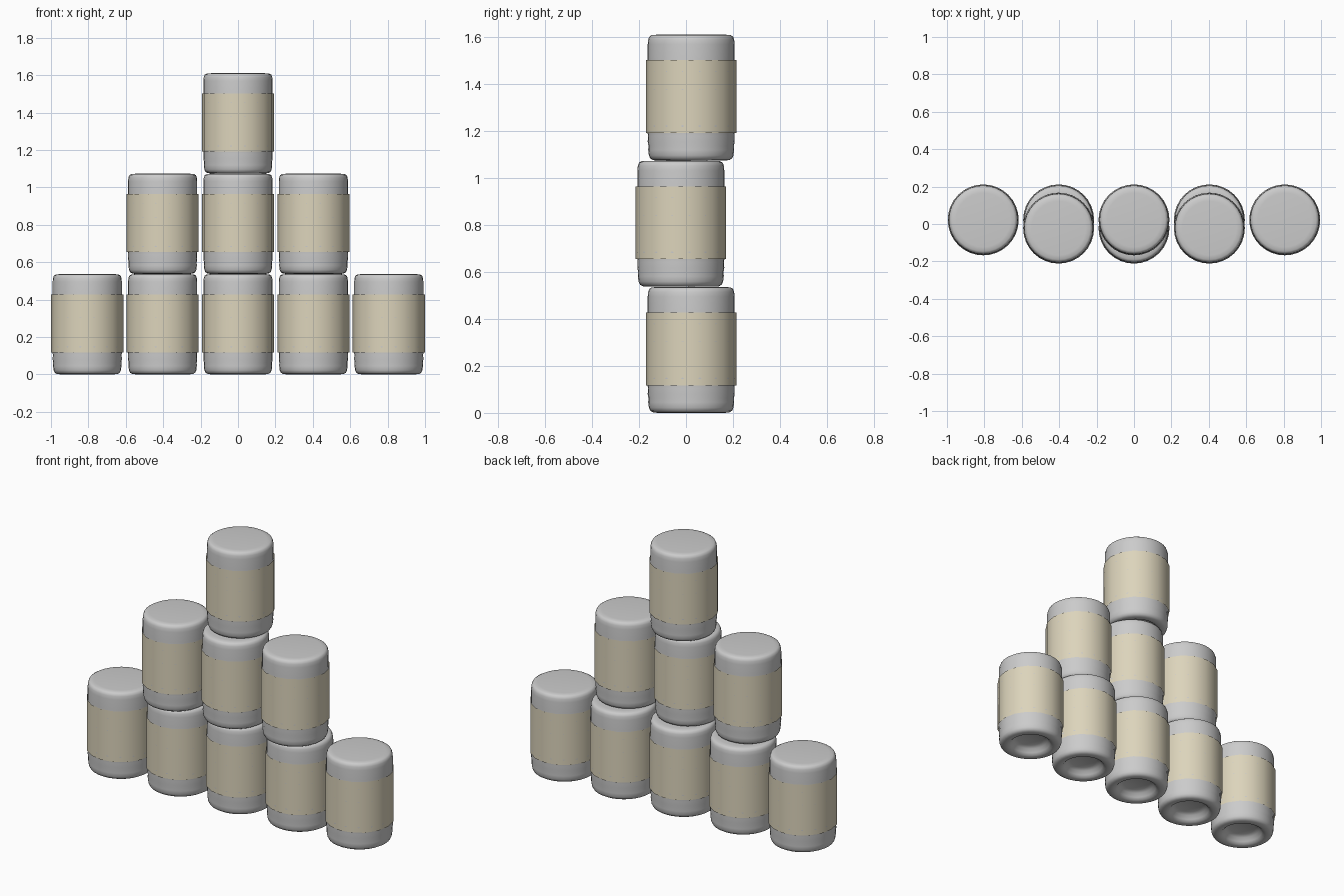
import bpy, math

if "Cube" in bpy.data.objects:
    bpy.data.objects.remove(bpy.data.objects["Cube"])

BODY_SIDES, LABEL_SIDES = 32, 16

def lathe(name, profile, sides, angle):
    """Revolve (radius, z) points; radius 0 points become a single pole."""
    verts, faces, rings = [], [], []
    for r, z in profile:
        n = 1 if r == 0 else sides
        rings.append(range(len(verts), len(verts) + n))
        for i in range(n):
            a = math.tau * i / sides
            verts.append((r * math.cos(a), r * math.sin(a), z))
    for lo, hi in zip(rings, rings[1:]):
        for i in range(sides):
            j = (i + 1) % sides
            if len(lo) == 1:
                faces.append((lo[0], hi[j], hi[i]))
            elif len(hi) == 1:
                faces.append((lo[i], lo[j], hi[0]))
            else:
                faces.append((lo[i], lo[j], hi[j], hi[i]))
    me = bpy.data.meshes.new(name)
    me.from_pydata(verts, [], faces)
    me.polygons.foreach_set("use_smooth", [True] * len(me.polygons))
    me.set_sharp_from_angle(angle=math.radians(angle))
    return me

# Can body: recessed base, rounded foot, faint ribs, rounded lid
body_profile = [
    (0, 0.048), (0.075, 0.046), (0.098, 0.036), (0.112, 0.016), (0.124, 0.004),
    (0.142, 0.0), (0.162, 0.002), (0.174, 0.009), (0.180, 0.022), (0.183, 0.045),
    (0.182, 0.062), (0.185, 0.08), (0.184, 0.105),
    (0.187, 0.135), (0.1896, 0.147), (0.187, 0.160),
    (0.187, 0.295), (0.1894, 0.303), (0.187, 0.311),
    (0.187, 0.371), (0.1894, 0.379), (0.187, 0.387),
    (0.185, 0.430), (0.185, 0.495), (0.183, 0.515), (0.178, 0.528),
    (0.168, 0.534), (0.145, 0.536), (0, 0.537)]
body_mesh = lathe("can_body", body_profile, BODY_SIDES, 60)

# Paper label: open faceted sleeve around the body
label_mesh = lathe("can_label", [(0.1925, 0.117), (0.1925, 0.427)], LABEL_SIDES, 40)
cream = bpy.data.materials.new("cream_label")
cream.diffuse_color = (0.72, 0.66, 0.50, 1)
cream.use_nodes = True
cream.node_tree.nodes["Principled BSDF"].inputs["Base Color"].default_value = cream.diffuse_color
label_mesh.materials.append(cream)

# Pyramid stack: five, three, one, with the middle row pulled forward
for row, (count, y) in enumerate([(5, 0.022), (3, -0.022), (1, 0.022)]):
    for i in range(count):
        x = (i - (count - 1) / 2) * 0.403
        for part, mesh in (("can_body", body_mesh), ("can_label", label_mesh)):
            ob = bpy.data.objects.new(f"{part}_row{row + 1}_{i + 1}", mesh)
            ob.location = (x, y, row * 0.537)
            bpy.context.collection.objects.link(ob)
